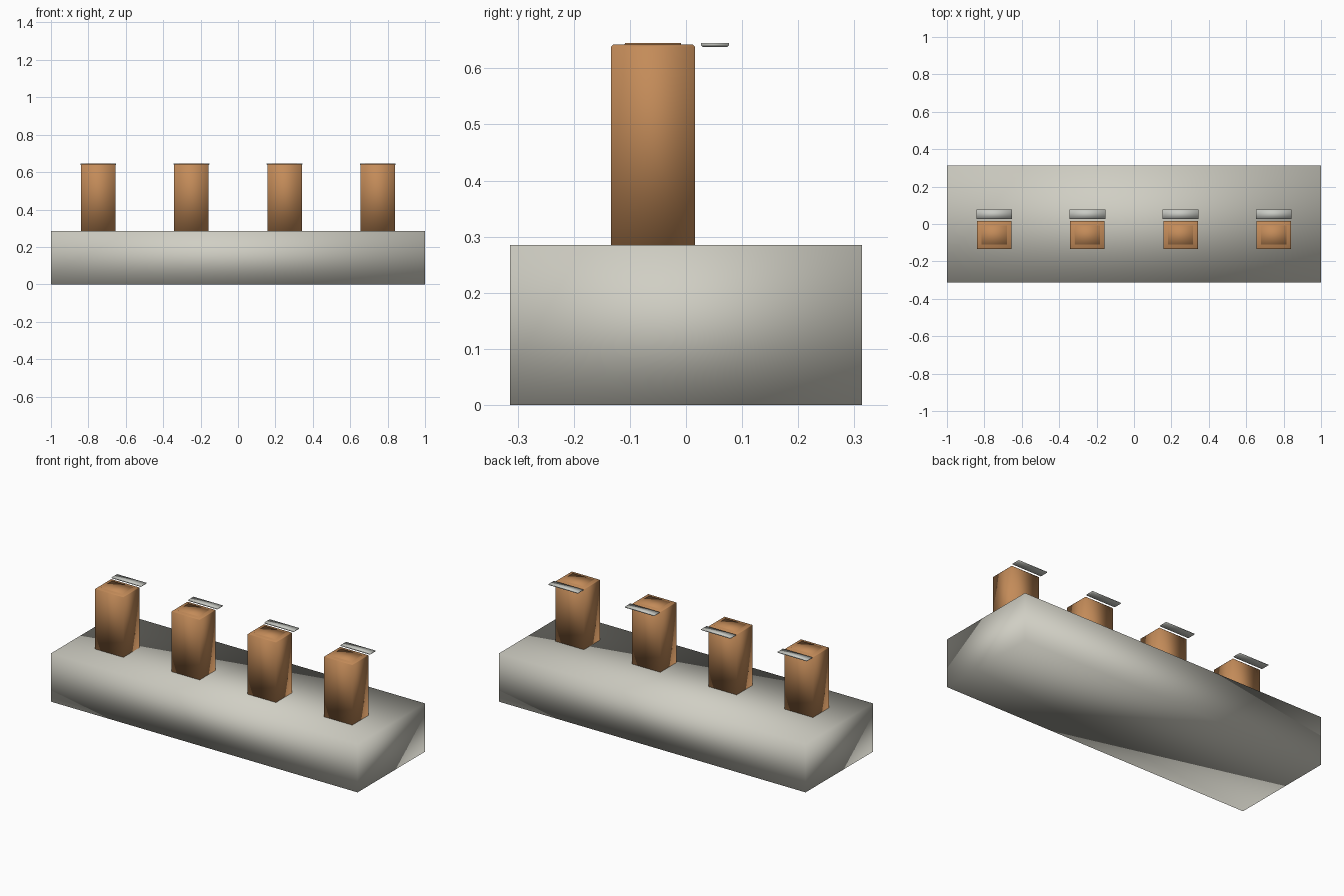
import bpy, bmesh
from mathutils import Matrix, Vector

if "Cube" in bpy.data.objects:
    bpy.data.objects.remove(bpy.data.objects["Cube"], do_unlink=True)


def make_material(name, rgb):
    mat = bpy.data.materials.new(name)
    mat.use_nodes = True
    colour = (*rgb, 1.0)
    mat.diffuse_color = colour
    mat.node_tree.nodes["Principled BSDF"].inputs["Base Color"].default_value = colour
    return mat


def box_mesh(size):
    bm = bmesh.new()
    bmesh.ops.create_cube(bm, size=1.0, matrix=Matrix.Diagonal((*size, 1.0)))
    return bm


def rim_edges(bm, direction):
    """Edges around the face that points up (1) or down (-1)."""
    bm.normal_update()
    face = max(bm.faces, key=lambda f: f.normal.z * direction)
    return face, list(face.edges)


def add_object(name, bm, location, mat):
    mesh = bpy.data.meshes.new(name)
    for face in bm.faces:
        face.smooth = True
    bm.to_mesh(mesh)
    bm.free()
    mesh.materials.append(mat)
    obj = bpy.data.objects.new(name, mesh)
    obj.location = location
    bpy.context.collection.objects.link(obj)
    return obj


stone = make_material("pale stone", (0.63, 0.62, 0.55))
steel = make_material("pale steel", (0.58, 0.59, 0.55))
timber = make_material("brown timber", (0.55, 0.26, 0.10))

# Long solid base
base_height = 0.285
add_object("base", box_mesh((2.0, 0.628, base_height)),
           (0, 0, base_height / 2), stone)

post_size = Vector((0.185, 0.15, 0.357))
for i in range(4):
    x = (i - 1.5) * 0.498

    # Post with a softened top rim and a slightly raised top panel
    bm = box_mesh(post_size)
    _, rim = rim_edges(bm, 1)
    bmesh.ops.bevel(bm, geom=rim, offset=0.004, segments=1, affect='EDGES')
    top, _ = rim_edges(bm, 1)
    bmesh.ops.inset_region(bm, faces=[top], thickness=0.029)
    bmesh.ops.inset_region(bm, faces=[top], thickness=0.001, depth=0.003)
    add_object(f"post_{i + 1}", bm,
               (x, -0.059, base_height + post_size.z / 2), timber)

    # Thin plate behind the post, chamfered underneath
    bm = box_mesh((0.192, 0.05, 0.007))
    _, rim = rim_edges(bm, -1)
    bmesh.ops.bevel(bm, geom=rim, offset=0.003, segments=1, affect='EDGES')
    add_object(f"plate_{i + 1}", bm, (x, 0.052, 0.6415), steel)
